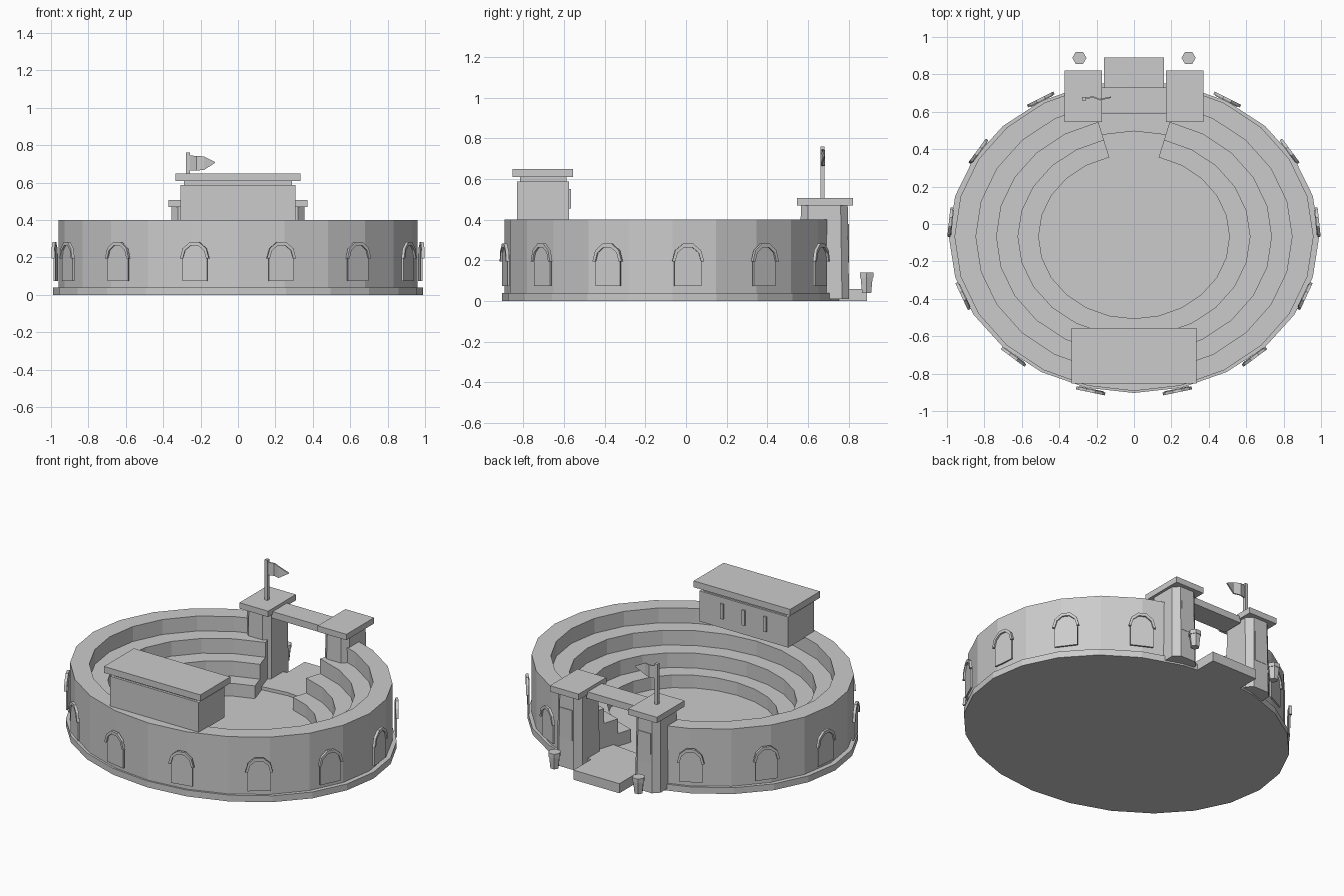
import bpy, bmesh
from math import sin, cos, pi, radians
from mathutils import Matrix, Vector

if "Cube" in bpy.data.objects:
    bpy.data.objects.remove(bpy.data.objects["Cube"])

stone = bpy.data.materials.new("pale_grey_stone")
stone.use_nodes = True
colour = (0.6, 0.6, 0.6, 1)
stone.diffuse_color = colour
stone.node_tree.nodes["Principled BSDF"].inputs["Base Color"].default_value = colour

CENTRE_Y = -0.067   # centre of the oval
SQUASH = 0.86       # depth of the oval relative to its width


def loft(name, rings, matrix=None):
    """Join equal rings of points into a capped solid."""
    bm = bmesh.new()
    rows = [[bm.verts.new(p) for p in ring] for ring in rings]
    for a, b in zip(rows, rows[1:]):
        for i in range(len(a)):
            j = (i + 1) % len(a)
            bm.faces.new((a[i], a[j], b[j], b[i]))
    bm.faces.new(rows[0][::-1])
    bm.faces.new(rows[-1])
    bmesh.ops.recalc_face_normals(bm, faces=bm.faces)
    mesh = bpy.data.meshes.new(name)
    bm.to_mesh(mesh)
    bm.free()
    mesh.materials.append(stone)
    obj = bpy.data.objects.new(name, mesh)
    bpy.context.collection.objects.link(obj)
    if matrix:
        obj.matrix_world = matrix


def prism(name, outline, z0, z1, matrix=None):
    loft(name, [[(x, y, z) for x, y in outline] for z in (z0, z1)], matrix)


def box(name, x0, x1, y0, y1, z0, z1):
    prism(name, [(x0, y0), (x1, y0), (x1, y1), (x0, y1)], z0, z1)


def oval(r, t, squash=SQUASH):
    """Point on the oval, t measured from the front."""
    return r * sin(t), CENTRE_Y - squash * r * cos(t)


def sector(name, profile, start, end, steps):
    """Sweep a (radius, height) profile around part of the oval."""
    rings = []
    for i in range(steps + 1):
        t = radians(start + (end - start) * i / steps)
        rings.append([(*oval(r, t), z) for r, z in profile])
    loft(name, rings)


# Oval base, stepped seating with outer wall, and the raised entrance floor
prism("base", [oval(0.99, 2 * pi * i / 24, 0.845) for i in range(24)], 0, 0.04)
seats = [(0.51, 0.03), (0.51, 0.12), (0.62, 0.12), (0.62, 0.213), (0.735, 0.213),
         (0.735, 0.306), (0.845, 0.306), (0.845, 0.40), (0.96, 0.40), (0.96, 0.03)]
sector("seating_and_wall", seats, -165, 165, 22)
sector("entrance_floor", [(0.655, 0.03), (0.655, 0.06), (0.93, 0.06), (0.93, 0.03)],
       165, 195, 2)
box("entrance_step", -0.16, 0.16, 0.70, 0.89, 0, 0.06)


# Arched windows standing just off the wall
def arch(width, rise):
    return [(width * cos(pi * i / 5), 0.195 + rise * sin(pi * i / 5)) for i in range(6)]


pane = [(-0.067, 0.073), (0.067, 0.073)] + arch(0.067, 0.075)
hood = arch(0.079, 0.092) + arch(0.064, 0.073)[::-1]
for k in range(-6, 6):
    t = radians(27.2 * (k + 0.5))
    x, y = oval(0.978, t)
    along = Vector((cos(t), SQUASH * sin(t), 0)).normalized()
    up = Vector((0, 0, 1))
    out = along.cross(up)
    frame = Matrix((along, up, out)).transposed().to_4x4()
    frame.translation = (x, y, 0)
    prism("window_pane", pane, -0.004, 0.006, frame)
    prism("window_hood", hood, 0, 0.016, frame)

# Viewing box resting on the wall above the front seats
box("viewing_box", -0.308, 0.308, -0.83, -0.575, 0.395, 0.587)
box("viewing_box_band", -0.288, 0.288, -0.815, -0.587, 0.58, 0.612)
box("viewing_box_roof", -0.335, 0.335, -0.852, -0.555, 0.61, 0.65)
for x in (-0.15, 0, 0.15):
    box("viewing_slit", x - 0.01, x + 0.01, -0.58, -0.566, 0.455, 0.55)


# Gate towers with chamfered corners, caps, panels and planters
def chamfered(cx, cy, hx, hy, c):
    return [(cx + sx * px, cy + sy * py) for sx, sy, px, py in (
        (1, -1, hx, hy - c), (1, 1, hx, hy - c), (1, 1, hx - c, hy), (-1, 1, hx - c, hy),
        (-1, 1, hx, hy - c), (-1, -1, hx, hy - c), (-1, -1, hx - c, hy), (1, -1, hx - c, hy))]


for side, word in ((-1, "right"), (1, "left")):
    cx = side * 0.272
    foot = chamfered(cx, 0.68, 0.088, 0.122, 0.035)
    head = chamfered(cx, 0.68, 0.083, 0.115, 0.035)
    loft(word + "_gate_tower", [[(*p, 0.01) for p in foot], [(*p, 0.475) for p in head]])
    box(word + "_tower_cap", cx - 0.1, cx + 0.1, 0.545, 0.82, 0.47, 0.507)
    box(word + "_tower_panel", cx - 0.042, cx + 0.042, 0.793, 0.801, 0.19, 0.38)
    rings = []
    for r, z in ((0.026, 0.04), (0.034, 0.115), (0.038, 0.115), (0.038, 0.14)):
        rings.append([(side * 0.292 + r * cos(pi * i / 3), 0.888 + r * sin(pi * i / 3), z)
                      for i in range(6)])
    loft(word + "_planter", rings)
box("gate_lintel", -0.18, 0.18, 0.59, 0.73, 0.445, 0.487)

# Flag pole and pennant on the right tower
box("flag_pole", -0.277, -0.257, 0.66, 0.68, 0.50, 0.76)
loft("pennant", [[(x, y - 0.004, lo), (x, y + 0.004, lo), (x, y + 0.004, hi), (x, y - 0.004, hi)]
                 for x, y, lo, hi in ((-0.259, 0.67, 0.665, 0.745), (-0.222, 0.68, 0.665, 0.743),
                                      (-0.182, 0.665, 0.668, 0.74), (-0.122, 0.678, 0.706, 0.71))])
